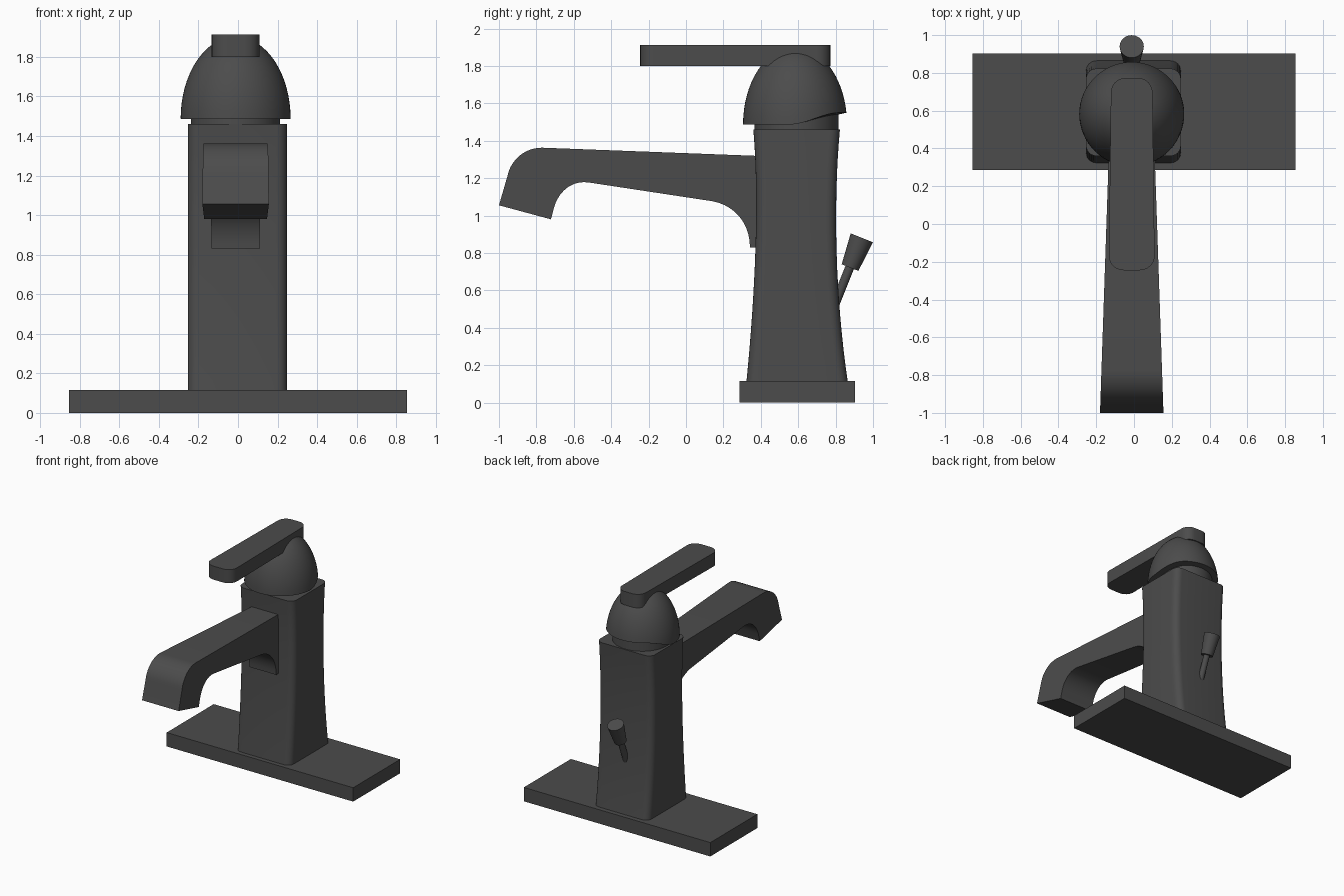
import bpy, bmesh, math
from mathutils import Vector

if "Cube" in bpy.data.objects:
    bpy.data.objects.remove(bpy.data.objects["Cube"])

metal = bpy.data.materials.new("dark grey metal")
metal.diffuse_color = (0.072, 0.072, 0.072, 1)
metal.use_nodes = True
metal.node_tree.nodes["Principled BSDF"].inputs["Base Color"].default_value = metal.diffuse_color
CX = -0.012  # the dome, handle, spout and rod sit slightly left of centre


def loft(name, rings, angle=35):
    """Skin equal-length closed rings and cap both ends."""
    bm = bmesh.new()
    vs = [[bm.verts.new(p) for p in ring] for ring in rings]
    n = len(rings[0])
    for a, b in zip(vs, vs[1:]):
        for i in range(n):
            j = (i + 1) % n
            bm.faces.new((a[i], a[j], b[j], b[i]))
    bm.faces.new(vs[0][::-1])
    bm.faces.new(vs[-1])
    bmesh.ops.recalc_face_normals(bm, faces=bm.faces[:])
    me = bpy.data.meshes.new(name)
    bm.to_mesh(me)
    bm.free()
    me.materials.append(metal)
    me.shade_smooth()
    me.set_sharp_from_angle(angle=math.radians(angle))
    ob = bpy.data.objects.new(name, me)
    bpy.context.collection.objects.link(ob)
    return ob


def rounded_rect(x0, x1, y0, y1, z, r, seg=6):
    pts = []
    corners = [(x1 - r, y1 - r), (x0 + r, y1 - r), (x0 + r, y0 + r), (x1 - r, y0 + r)]
    for k, (cx, cy) in enumerate(corners):
        for i in range(seg + 1):
            a = math.pi / 2 * (k + i / seg)
            pts.append((cx + r * math.cos(a), cy + r * math.sin(a), z))
    return pts


def rod(name, a, b, ra, rb, n=32):
    """Round bar from a to b with a radius at each end."""
    a, b = Vector(a), Vector(b)
    q = (b - a).to_track_quat('Z', 'Y')
    circle = [Vector((math.cos(t), math.sin(t), 0))
              for t in (2 * math.pi * i / n for i in range(n))]
    return loft(name, [[c + q @ (v * r) for v in circle] for c, r in ((a, ra), (b, rb))])


def bezier(p0, p1, p2, p3, n=10):
    out = []
    for i in range(n + 1):
        t = i / n
        w = ((1-t)**3, 3*t*(1-t)**2, 3*t*t*(1-t), t**3)
        out.append(tuple(sum(k * p[c] for k, p in zip(w, (p0, p1, p2, p3))) for c in (0, 1)))
    return out


# Deck plate
loft("base_plate", [[(x, y, z) for x, y in
     ((-.855, .287), (.855, .287), (.855, .903), (-.855, .903))] for z in (0, .115)])

# Waisted square body: front and back faces curve, sides stay straight
front = bezier((.323, .11), (.352, .40), (.400, 1.0), (.360, 1.46), 16)
back = bezier((.865, .11), (.800, .55), (.785, 1.05), (.823, 1.46), 16)
rings = []
for (yf, z), (yb, zb) in zip(front, back):
    rings.append([(x, y, z + (zb - z) * (y - yf) / (yb - yf))
                  for x, y, z in rounded_rect(-.254, .248, yf, yb, z, .055)])
loft("body", rings)

# Neck under the dome
rod("neck", (CX, .59, 1.44), (CX, .59, 1.58), .225, .225, 64)

# Dome cap: half ellipsoid whose rim lifts at the back
N, R, H, Z0, CY = 64, .278, .415, 1.487, .583
rings = []
for k in range(17):
    ring = []
    for i in range(N):
        a = 2 * math.pi * i / N
        s = min(max((math.sin(a) + .1) / .95, 0), 1)
        low = math.asin(.063 / H * s * s * (3 - 2 * s))
        e = low + (math.pi / 2 - .03 - low) * k / 16
        r = R * math.cos(e)
        ring.append((CX + r * math.cos(a), CY + r * math.sin(a), Z0 + H * math.sin(e)))
    rings.append(ring)
loft("dome", rings, 40)

# Flat lever, a little wider toward its front end
rings = []
for z in (1.80, 1.912):
    rings.append([(CX + x * (1.07 - .11 * (y + .245)), y, z)
                  for x, y, z in rounded_rect(-.114, .114, -.245, .772, z, .075)])
loft("lever_handle", rings)

# Spout: side profile swept across its width, widening toward the outlet
profile = [(.44, 1.317)]
profile += bezier((-.77, 1.363), (-.87, 1.363), (-.94, 1.29), (-.955, 1.21))
profile += [(-1.0, 1.055), (-.722, .98)]
profile += bezier((-.705, 1.045), (-.68, 1.13), (-.61, 1.19), (-.52, 1.177))
profile += bezier((.14, 1.077), (.26, 1.055), (.342, .96), (.342, .83))
profile += [(.44, .83)]
loft("spout", [[(CX + s * (.168 - .034 * (y + 1)), y, z) for y, z in profile]
               for s in (-1, 1)])

# Drain pull rod and its tapered knob
rod("pull_rod", (CX, .785, .497), (CX, .885, .748), .024, .024)
rod("pull_knob", (CX, .877, .722), (CX, .940, .881), .048, .064)
